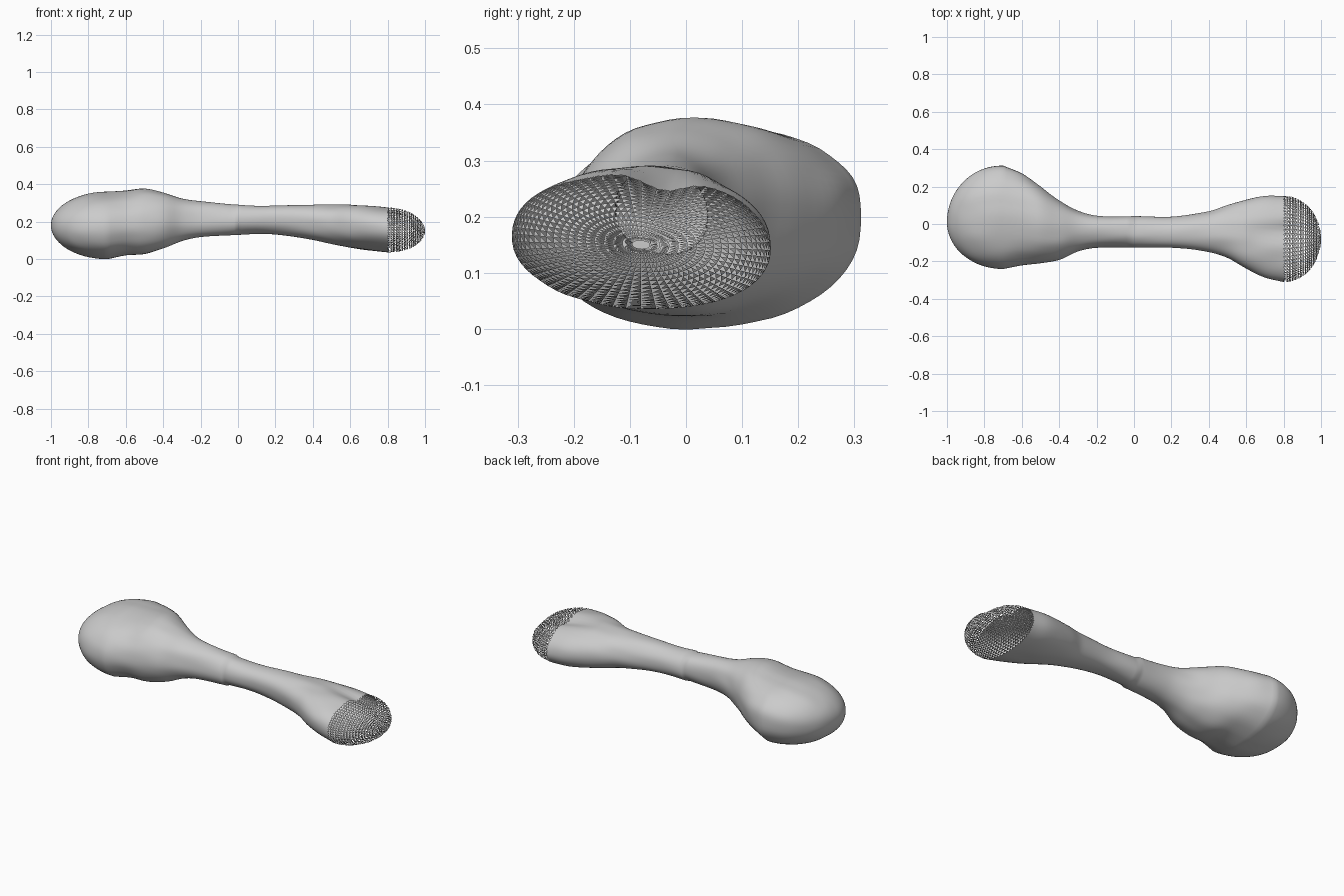
import bpy, bmesh, math
from mathutils import Vector, noise

SEGS = 64
CAP_RINGS = 20

cube = bpy.data.objects.get("Cube")
if cube:
    bpy.data.objects.remove(cube)

# Shaft stations: x, y low, y high, z low, z high
STATIONS = [
    (-.7, -.24, .315, .0, .36), (-.6, -.22, .27, .02, .365),
    (-.5, -.21, .2, .025, .375), (-.4, -.19, .125, .055, .355),
    (-.3, -.145, .07, .095, .325), (-.2, -.125, .045, .115, .31),
    (0, -.125, .04, .13, .29), (.2, -.125, .04, .13, .285),
    (.4, -.15, .065, .1, .29), (.5, -.18, .1, .08, .29),
    (.6, -.24, .13, .06, .29), (.7, -.285, .15, .045, .285),
    (.8, -.31, .15, .035, .275),
]


def station(x):
    """Smooth outline limits at x."""
    n = len(STATIONS)
    i = max(k for k in range(n - 1) if STATIONS[k][0] <= x + 1e-6)
    a, b = STATIONS[i], STATIONS[i + 1]
    p, q = STATIONS[max(i - 1, 0)], STATIONS[min(i + 2, n - 1)]
    h = b[0] - a[0]
    t = (x - a[0]) / h
    out = []
    for c in range(1, 5):
        ma = (b[c] - p[c]) / (b[0] - p[0]) * h
        mb = (q[c] - a[c]) / (q[0] - a[0]) * h
        out.append((2*t**3 - 3*t*t + 1) * a[c] + (t**3 - 2*t*t + t) * ma
                   + (3*t*t - 2*t**3) * b[c] + (t**3 - t*t) * mb)
    return out


def power(v):
    return math.copysign(abs(v) ** .92, v)


def ring(x, limits, scale=1, centre=None):
    """Slightly squared, tilted cross-section, with a groove at the right end."""
    y0, y1, z0, z1 = limits
    cy, cz, ry, rz = (y0 + y1) / 2, (z0 + z1) / 2, (y1 - y0) / 2, (z1 - z0) / 2
    if centre:
        cy, cz = (m + (c - m) * (1 - scale) for m, c in zip((cy, cz), centre))
    tilt = .1 if x < 0 else -.1
    groove = .025 * max(0, min(1, (x - .6) / .2)) * scale
    points = []
    for k in range(SEGS):
        t = math.tau * k / SEGS
        y = cy + scale * ry * power(math.cos(t))
        z = cz + scale * rz * power(math.sin(t + tilt))
        if math.sin(t) > 0:
            z -= groove * math.sin(t) * math.exp(-((y + .04) / .05) ** 2)
        bump = .004 * scale * noise.noise(Vector((x * 5, y * 14, z * 14)))
        points.append((x, y + bump * math.cos(t), z + bump * math.sin(t)))
    return points


def build(name, rings, material, close_start=False, close_end=False, lattice=False):
    """Loft rings; a lattice keeps one triangle of every quad."""
    bm = bmesh.new()
    loops = [[bm.verts.new(p) for p in r] for r in rings]
    for a, b in zip(loops, loops[1:]):
        for k in range(SEGS):
            j = (k + 1) % SEGS
            bm.faces.new((a[k], a[j], b[j]) if lattice else (a[k], a[j], b[j], b[k]))
    if close_start:
        bm.faces.new(loops[0][::-1])
    if close_end:
        bm.faces.new(loops[-1])
    bmesh.ops.recalc_face_normals(bm, faces=bm.faces) if not lattice else None
    mesh = bpy.data.meshes.new(name)
    bm.to_mesh(mesh)
    bm.free()
    obj = bpy.data.objects.new(name, mesh)
    bpy.context.collection.objects.link(obj)
    mesh.materials.append(material)
    mesh.shade_smooth()
    return obj


bone = bpy.data.materials.new("bone_grey")
bone.use_nodes = True
colour = (.6, .6, .6, 1)
bone.diffuse_color = colour
bone.node_tree.nodes["Principled BSDF"].inputs["Base Color"].default_value = colour

# Large rounded head and shaft
head = []
for i in range(24):
    a = math.radians(2) + (math.pi / 2 - math.radians(2)) * i / 24
    head.append(ring(-.7 - .3 * math.cos(a), station(-.7), math.sin(a), (.01, .18)))
shaft = [ring(-.7 + 1.5 * i / 75, station(-.7 + 1.5 * i / 75)) for i in range(76)]
build("head_and_shaft", head + shaft, bone, close_start=True)

# Open latticed end cap
cap = []
for i in range(CAP_RINGS + 1):
    a = math.radians(86) * i / CAP_RINGS
    cap.append(ring(.8 + .2 * math.sin(a), station(.8), math.cos(a), (-.08, .15)))
build("end_cap", cap, bone, close_end=True, lattice=True)
